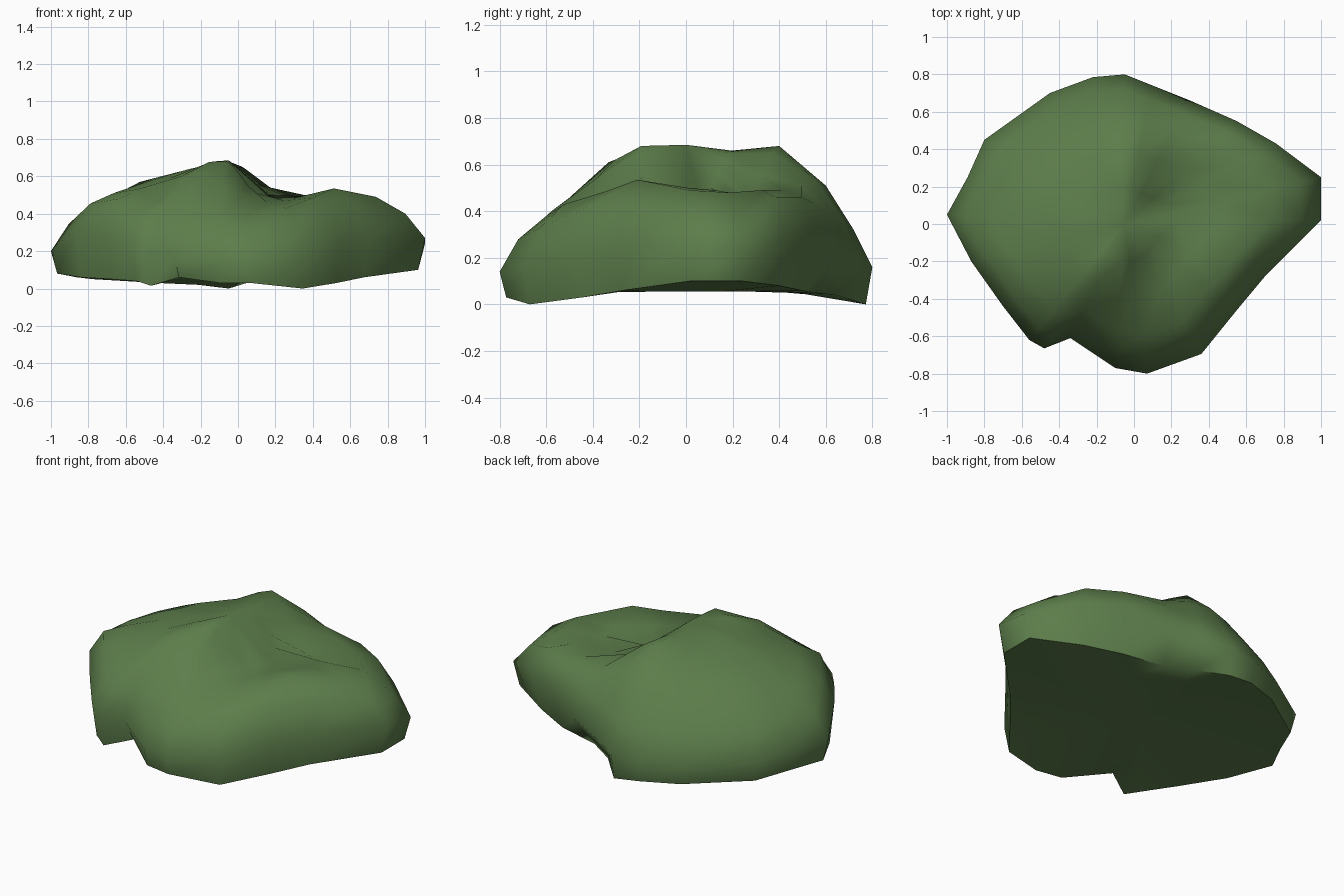
import bpy, bmesh, math
from mathutils import Vector

# Widest outline seen from above: x, y, height of foot edge, height of widest point
RIM = [
    (1, .02, .10, .27), (1, .25, .10, .24), (.76, .43, .08, .32), (.55, .55, .06, .33),
    (.30, .66, .05, .23), (.10, .74, .04, .20), (-.05, .80, 0, .16), (-.22, .785, .02, .14),
    (-.45, .70, .03, .14), (-.80, .45, .05, .17), (-.89, .25, .06, .20), (-1, .05, .08, .20),
    (-.87, -.20, .06, .32), (-.70, -.44, .05, .29), (-.56, -.62, .04, .25), (-.48, -.665, .015, .20),
    (-.34, -.61, .06, .18), (-.10, -.77, .03, .14), (.07, -.80, .03, .14), (.36, -.695, 0, .16),
    (.55, -.46, .03, .22), (.70, -.28, .06, .26),
]
# Surface heights on each spoke at 90, 75, 50 and 25 percent of the way out
TOP = [
    (.40, .49, .50, .46), (.365, .48, .49, .45), (.46, .49, .45, .50), (.46, .49, .45, .56),
    (.41, .51, .55, .62), (.37, .53, .65, .65), (.32, .51, .68, .655), (.31, .475, .65, .66),
    (.285, .455, .595, .64), (.31, .46, .57, .63), (.35, .465, .565, .63), (.345, .445, .57, .63),
    (.455, .51, .58, .64), (.48, .53, .585, .645), (.385, .46, .60, .665), (.36, .46, .61, .675),
    (.36, .49, .62, .68), (.29, .40, .54, .68), (.28, .38, .47, .65), (.33, .43, .46, .55),
    (.42, .485, .47, .51), (.425, .535, .49, .48),
]
# Spokes whose foot is undercut more deeply
UNDERCUT = {2: .93, 3: .9, 4: .83, 5: .87, 16: .92}
CENTRE = Vector((-.05, 0))

bm = bmesh.new()


def ring(scale, heights, special={}):
    """One closed loop of vertices: the outline shrunk toward the summit."""
    loop = []
    for i, ((x, y, _, _), z) in enumerate(zip(RIM, heights)):
        p = CENTRE + (Vector((x, y)) - CENTRE) * special.get(i, scale)
        loop.append(bm.verts.new((p.x, p.y, z)))
    return loop


# Foot, widest loop, then the loops climbing to the summit
rings = [ring(.6, [.055] * len(RIM)),
         ring(.965, [r[2] for r in RIM], UNDERCUT),
         ring(1, [r[3] for r in RIM])]
for k, s in enumerate((.9, .75, .5, .25)):
    rings.append(ring(s, [t[k] for t in TOP]))

n = len(RIM)
for a, b in zip(rings, rings[1:]):
    for i in range(n):
        j = (i + 1) % n
        bm.faces.new((a[i], a[j], b[j], b[i]))

# Close the underside and the summit with fans
for loop, z in ((rings[0], .055), (rings[-1], .685)):
    c = bm.verts.new((CENTRE.x, CENTRE.y, z))
    for i in range(n):
        bm.faces.new((loop[i], loop[(i + 1) % n], c))
bmesh.ops.recalc_face_normals(bm, faces=bm.faces)

mesh = bpy.data.meshes.new("boulder")
bm.to_mesh(mesh)
bm.free()
boulder = bpy.data.objects.new("boulder", mesh)
bpy.context.collection.objects.link(boulder)

# Single moss green colour
green = bpy.data.materials.new("moss green")
green.diffuse_color = (.108, .205, .07, 1)
mesh.materials.append(green)

# Smooth surface with a crisp foot edge
bpy.context.view_layer.objects.active = boulder
boulder.select_set(True)
bpy.ops.object.shade_smooth_by_angle(angle=math.radians(60))
